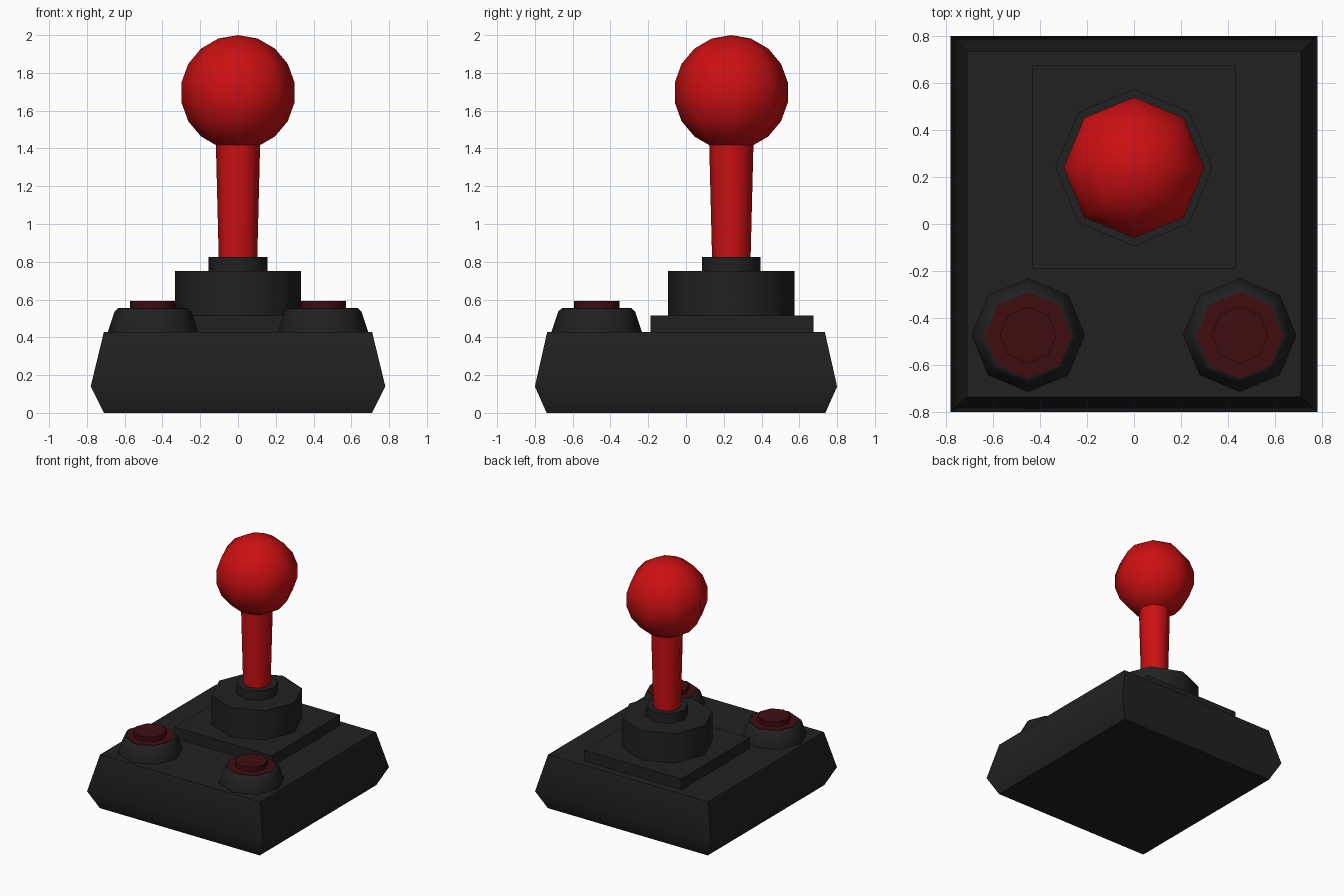
import bpy, bmesh
from math import cos, sin, pi

if "Cube" in bpy.data.objects:
    bpy.data.objects.remove(bpy.data.objects["Cube"])


def material(name, rgb):
    m = bpy.data.materials.new(name)
    m.diffuse_color = (*rgb, 1)
    m.use_nodes = True
    m.node_tree.nodes["Principled BSDF"].inputs["Base Color"].default_value = m.diffuse_color
    return m


BLACK = material("black_plastic", (0.014, 0.015, 0.014))
RED = material("red_plastic", (0.6, 0.005, 0.006))
DARK_RED = material("dark_red_plastic", (0.05, 0.004, 0.005))


def finish(name, bm, mat, loc):
    bmesh.ops.recalc_face_normals(bm, faces=bm.faces)
    me = bpy.data.meshes.new(name)
    bm.to_mesh(me)
    bm.free()
    me.materials.append(mat)
    ob = bpy.data.objects.new(name, me)
    ob.location = loc
    bpy.context.collection.objects.link(ob)
    bpy.ops.object.select_all(action='DESELECT')
    ob.select_set(True)
    bpy.context.view_layer.objects.active = ob
    bpy.ops.object.shade_smooth_by_angle(angle=0.9)
    return ob


def loft(name, sections, mat, loc=(0, 0, 0)):
    """Closed solid through a stack of equal-length point rings."""
    bm = bmesh.new()
    rings = [[bm.verts.new(p) for p in s] for s in sections]
    n = len(rings[0])
    for a, b in zip(rings, rings[1:]):
        for i in range(n):
            j = (i + 1) % n
            bm.faces.new((a[i], a[j], b[j], b[i]))
    bm.faces.new(rings[0])
    bm.faces.new(rings[-1])
    return finish(name, bm, mat, loc)


def rect(hx, hy, z):
    return [(-hx, -hy, z), (hx, -hy, z), (hx, hy, z), (-hx, hy, z)]


def octagon(r, z):
    return [(r * cos(i * pi / 4), r * sin(i * pi / 4), z) for i in range(8)]


def turned(name, profile, mat, x, y):
    return loft(name, [octagon(r, z) for r, z in profile], mat, (x, y, 0))


STICK_Y = 0.24

# Base with chamfered sides and raised plate
loft("base", [rect(0.71, 0.738, 0), rect(0.78, 0.80, 0.14), rect(0.71, 0.735, 0.428)], BLACK)
loft("raised_plate", [rect(0.432, 0.432, 0.42), rect(0.432, 0.432, 0.515)], BLACK, (0, 0.243, 0))

# Stick mount and shaft
turned("stick_collar", [(0.334, 0.51), (0.334, 0.75)], BLACK, 0, STICK_Y)
turned("stick_ring", [(0.155, 0.745), (0.155, 0.825)], BLACK, 0, STICK_Y)
turned("stick_shaft", [(0.102, 0.82), (0.118, 1.46)], RED, 0, STICK_Y)

# Ball knob
bm = bmesh.new()
bmesh.ops.create_uvsphere(bm, u_segments=8, v_segments=9, radius=0.304)
finish("ball_knob", bm, RED, (0, STICK_Y, 1.696))

# Fire buttons on both sides
for side, x in (("left", -0.45), ("right", 0.45)):
    y = -0.473
    turned(side + "_button_housing", [(0.24, 0.42), (0.24, 0.428), (0.203, 0.537), (0.186, 0.552)], BLACK, x, y)
    turned(side + "_button_plate", [(0.184, 0.545), (0.184, 0.555)], DARK_RED, x, y)
    turned(side + "_button_cap", [(0.121, 0.55), (0.121, 0.592)], DARK_RED, x, y)
